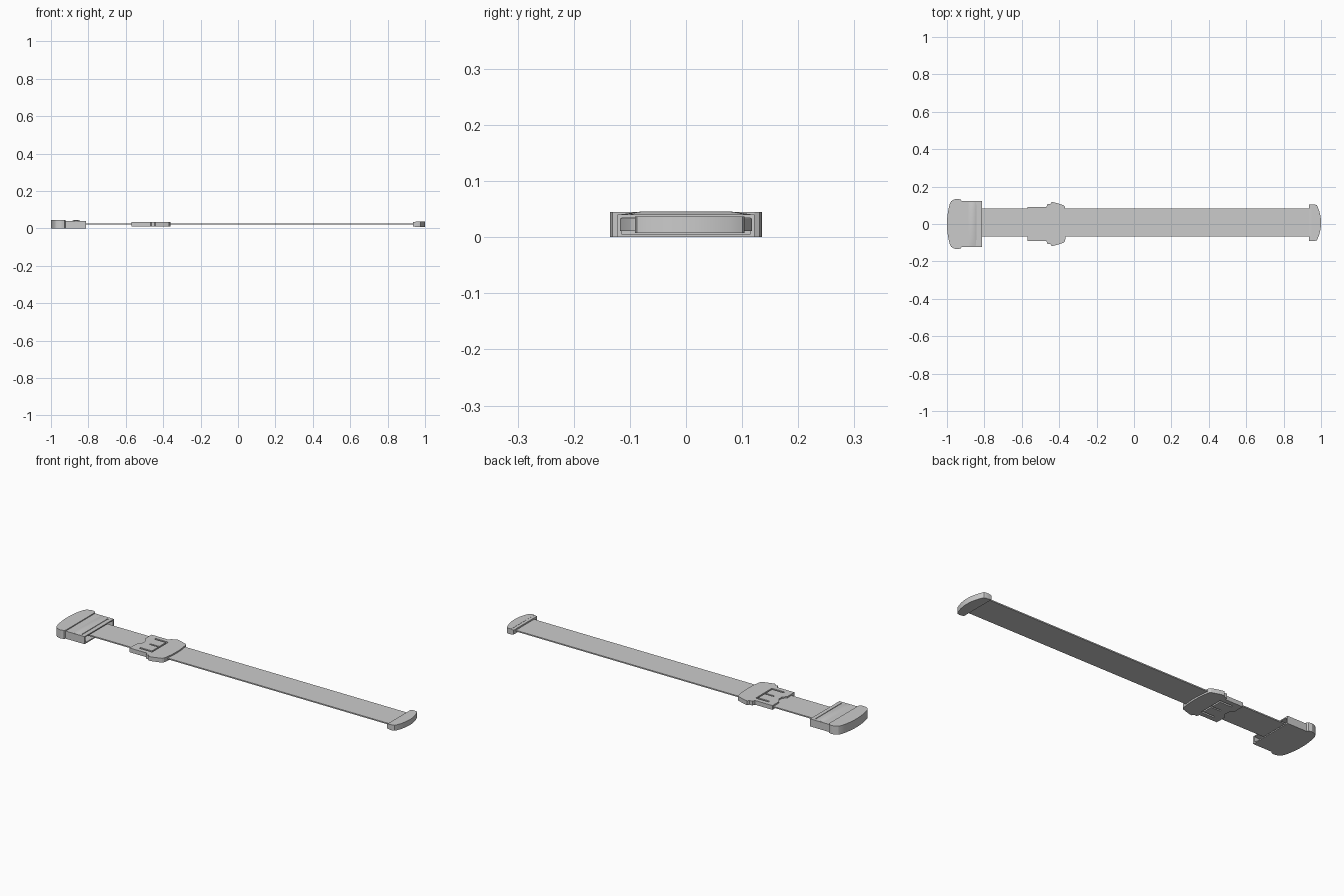
import bpy, bmesh, math

if "Cube" in bpy.data.objects:
    bpy.data.objects.remove(bpy.data.objects["Cube"])


def make(name, bm):
    bmesh.ops.recalc_face_normals(bm, faces=bm.faces)
    me = bpy.data.meshes.new(name)
    bm.to_mesh(me)
    bm.free()
    ob = bpy.data.objects.new(name, me)
    bpy.context.collection.objects.link(ob)
    return ob


def loft(name, rings):
    """Skin equal-length rings of points and cap both ends."""
    bm = bmesh.new()
    vs = [[bm.verts.new(p) for p in r] for r in rings]
    n = len(vs[0])
    for a, b in zip(vs, vs[1:]):
        for i in range(n):
            j = (i + 1) % n
            bm.faces.new((a[i], a[j], b[j], b[i]))
    bm.faces.new(vs[0])
    bm.faces.new(vs[-1])
    return make(name, bm)


def plate(name, half, z0, z1, yc=0.0):
    """Flat plate from a half outline (y > 0) mirrored about y = yc."""
    pts = half + [(x, -y) for x, y in reversed(half)]
    return loft(name, [[(x, y + yc, z) for x, y in pts] for z in (z0, z1)])


def box(name, x0, x1, y0, y1, z0, z1):
    return plate(name, [(x0, (y1 - y0) / 2), (x1, (y1 - y0) / 2)], z0, z1, (y0 + y1) / 2)


def bar(name, prof, y0, y1):
    """xz profile extruded along y."""
    return loft(name, [[(x, y, z) for x, z in prof] for y in (y0, y1)])


def cut(ob, cutter):
    cutter.hide_render = True
    m = ob.modifiers.new("cut", 'BOOLEAN')
    m.object, m.operation, m.solver = cutter, 'DIFFERENCE', 'EXACT'
    bpy.context.view_layer.objects.active = ob
    bpy.ops.object.modifier_apply(modifier=m.name)
    bpy.data.objects.remove(cutter, do_unlink=True)


def arc(x_mid, x_side, y, n, sign=1):
    """Shallow end curve, listed from the centre line out to y."""
    return [(x_mid + (x_side - x_mid) * (k / n) ** 2, y * k / n) for k in range(1, n + 1)]


# Webbing strap, set slightly off centre
box("strap", -0.93, 0.96, -0.068, 0.084, 0.0195, 0.026)

# Buckle: rounded front block
front = arc(-1.0, -0.985, 0.108, 6) + [(-0.977, 0.122), (-0.965, 0.130), (-0.945, 0.135),
                                       (-0.927, 0.131), (-0.922, 0.122)]
plate("buckle_front", front, 0.0, 0.045)

# Buckle: hollow rear sleeve with a groove across its top
sleeve = box("buckle_sleeve", -0.924, -0.812, -0.1225, 0.1225, 0.0, 0.040)
cut(sleeve, box("cavity", -0.915, -0.79, -0.115, 0.115, 0.006, 0.0345))
cut(sleeve, box("groove", -0.838, -0.832, -0.108, 0.108, 0.037, 0.06))

# Buckle: tapered lever ridge on the sleeve
rings = []
for y, h in ((-0.118, 0.001), (-0.08, 0.0062), (0.08, 0.0062), (0.118, 0.001)):
    ridge = [(-0.89 + 0.05 * k / 8, y, 0.0395 + h * math.sin(math.pi * k / 8)) for k in range(1, 8)]
    rings.append([(-0.89, y, 0.0385)] + ridge + [(-0.84, y, 0.0385)])
loft("buckle_lever_ridge", rings)

# Slider: shouldered plate with a curved nose
nose = arc(-0.36, -0.369, 0.092, 6)
slider_half = [(-0.57, 0.036), (-0.57, 0.092), (-0.468, 0.092), (-0.463, 0.107), (-0.447, 0.107),
               (-0.440, 0.118), (-0.420, 0.114), (-0.388, 0.104), (-0.375, 0.099)] + nose[::-1]
slider = plate("slider", [(-0.552, 0.012)] + slider_half, 0.0110, 0.0335)

# Slider: slot around the flexible tongue, with a centre slit
for s in (-1, 1):
    y = 0.063 * s
    cut(slider, box("arm", -0.53, -0.455, y - 0.005, y + 0.005, -0.01, 0.06))
cut(slider, box("cross_slot", -0.463, -0.455, -0.064, 0.064, -0.01, 0.06))
cut(slider, box("slit", -0.515, -0.46, -0.004, 0.004, -0.01, 0.06))

# End cap: curved tip with a lower clamping lip on the strap side
tip = arc(1.0, 0.982, 0.085, 7)
cap_half = [(0.950, 0.0975), (0.968, 0.0975), (0.977, 0.094)] + tip[::-1]
plate("end_cap", cap_half, 0.0075, 0.0365, 0.0065)
bar("end_cap_lip", [(0.936, 0.0105), (0.952, 0.008), (0.952, 0.036), (0.936, 0.0335)],
    -0.091, 0.104)

# Smooth the curved walls, keep hard edges
bpy.ops.object.select_all(action='SELECT')
bpy.context.view_layer.objects.active = bpy.data.objects["slider"]
bpy.ops.object.shade_smooth_by_angle(angle=math.radians(25))
